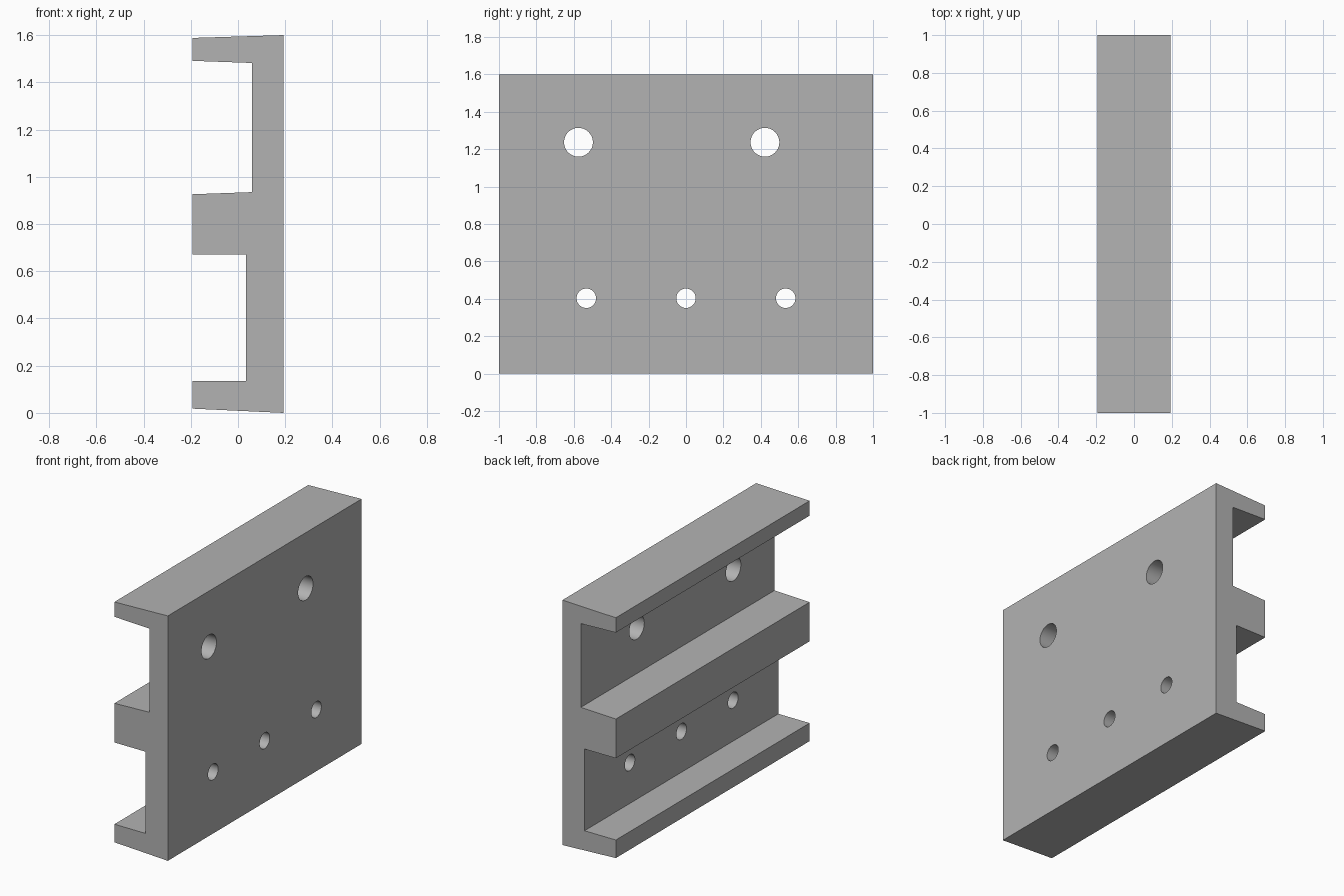
import bpy
import bmesh
import math

cube = bpy.data.objects.get("Cube")
if cube:
    bpy.data.objects.remove(cube, do_unlink=True)

grey = bpy.data.materials.new("plain grey")
grey.use_nodes = True
colour = (0.45, 0.45, 0.45, 1)
grey.diffuse_color = colour
grey.node_tree.nodes["Principled BSDF"].inputs["Base Color"].default_value = colour


def add_object(name, bm):
    bmesh.ops.recalc_face_normals(bm, faces=bm.faces)
    mesh = bpy.data.meshes.new(name)
    bm.to_mesh(mesh)
    bm.free()
    mesh.materials.append(grey)
    obj = bpy.data.objects.new(name, mesh)
    bpy.context.collection.objects.link(obj)
    return obj


# Rail plate: side profile (x, z) extruded along y
half_x = 0.193
profile = [
    (half_x, 0), (half_x, 1.6),
    (-half_x, 1.588), (-half_x, 1.491), (0.06, 1.482),    # upper lip
    (0.06, 0.935), (-half_x, 0.926), (-half_x, 0.67),     # middle rib
    (0.033, 0.67), (0.033, 0.136),                        # lower channel
    (-half_x, 0.136), (-half_x, 0.018),                   # lower lip
]
bm = bmesh.new()
end = bm.faces.new([bm.verts.new((x, -1, z)) for x, z in profile])
swept = bmesh.ops.extrude_face_region(bm, geom=[end])["geom"]
bmesh.ops.translate(bm, vec=(0, 2, 0),
                    verts=[v for v in swept if isinstance(v, bmesh.types.BMVert)])
plate = add_object("rail_plate", bm)

# Bolt holes: (y, z, radius), bored through along x
holes = [(-0.575, 1.237, 0.077), (0.422, 1.237, 0.077)]
holes += [(y, 0.403, 0.052) for y in (-0.533, 0, 0.533)]
for number, (y, z, radius) in enumerate(holes, 1):
    bm = bmesh.new()
    bmesh.ops.create_cone(bm, cap_ends=True, segments=48,
                          radius1=radius, radius2=radius, depth=1)
    cutter = add_object(f"hole_cutter_{number}", bm)
    cutter.location = (0, y, z)
    cutter.rotation_euler.y = math.pi / 2
    cutter.hide_render = True
    cutter.hide_set(True)
    bore = plate.modifiers.new(f"bolt_hole_{number}", "BOOLEAN")
    bore.operation = "DIFFERENCE"
    bore.solver = "EXACT"
    bore.object = cutter

# Apply the bores, then smooth only the hole walls
bpy.context.view_layer.objects.active = plate
plate.select_set(True)
for bore in list(plate.modifiers):
    bpy.ops.object.modifier_apply(modifier=bore.name)
for obj in list(bpy.data.objects):
    if obj.name.startswith("hole_cutter"):
        bpy.data.objects.remove(obj, do_unlink=True)
bpy.ops.object.shade_smooth_by_angle(angle=math.radians(30))
